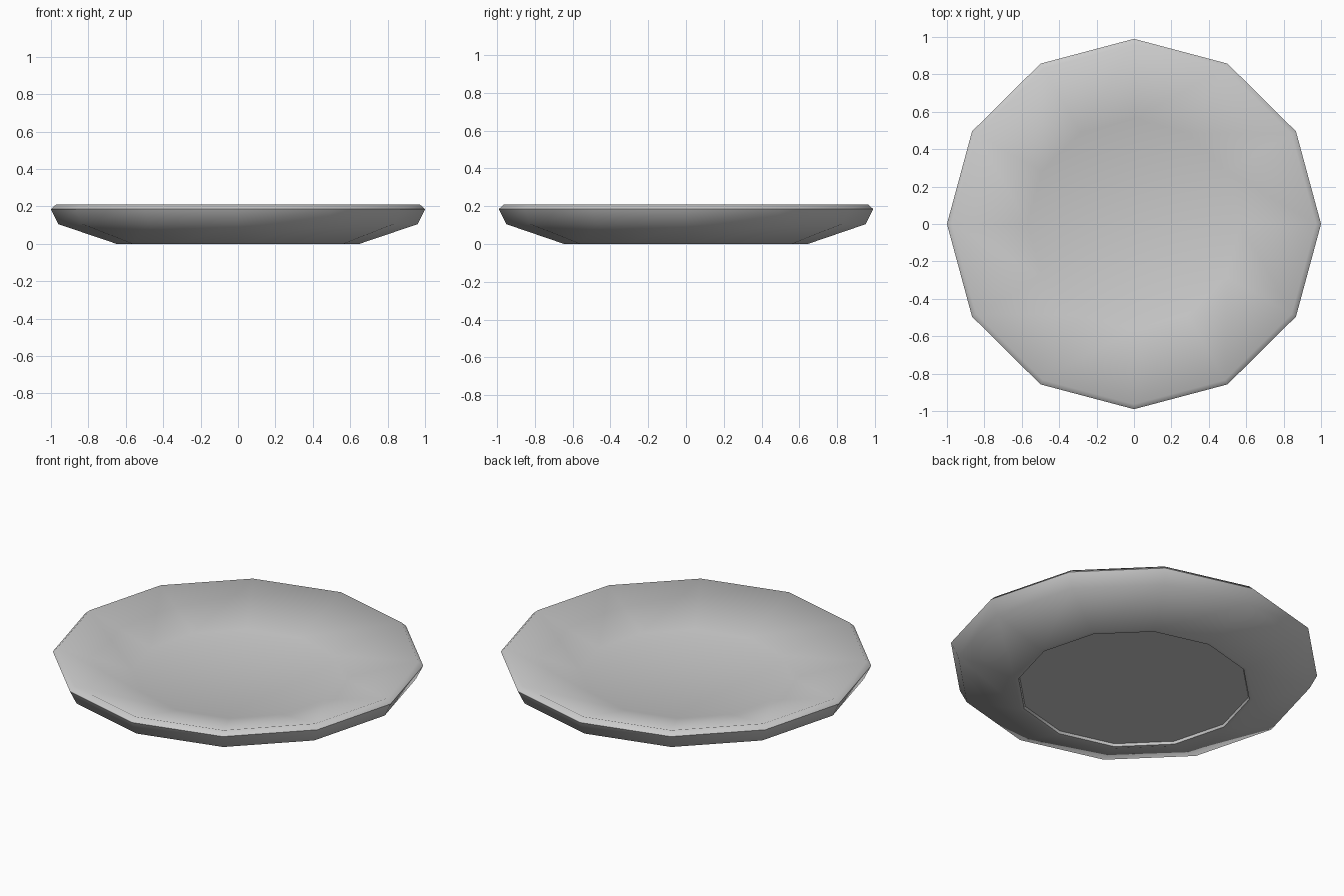
import bpy, bmesh
from math import cos, sin, pi

if "Cube" in bpy.data.objects:
    bpy.data.objects.remove(bpy.data.objects["Cube"])

SIDES = 12
# Plate profile (radius, height): foot recess, outside wall, lip, shallow dish
PROFILE = [(0.625, 0.015), (0.63, 0.0), (0.65, 0.0), (0.96, 0.105),
           (1.0, 0.185), (0.973, 0.21), (0.57, 0.095)]

bm = bmesh.new()
rings = [[bm.verts.new((r * cos(2 * pi * i / SIDES), 0.99 * r * sin(2 * pi * i / SIDES), z))
          for i in range(SIDES)] for r, z in PROFILE]

# Skin between neighbouring rings
for a, b in zip(rings, rings[1:]):
    for i in range(SIDES):
        j = (i + 1) % SIDES
        bm.faces.new((a[i], a[j], b[j], b[i]))

# Underside and dish floor
bm.faces.new(rings[0][::-1])
bm.faces.new(rings[-1])
bmesh.ops.recalc_face_normals(bm, faces=bm.faces)

mesh = bpy.data.meshes.new("plate")
bm.to_mesh(mesh)
bm.free()
plate = bpy.data.objects.new("plate", mesh)
bpy.context.collection.objects.link(plate)

# Smooth facets, crisp foot edge
bpy.context.view_layer.objects.active = plate
plate.select_set(True)
bpy.ops.object.shade_smooth_by_angle(angle=1.22)
